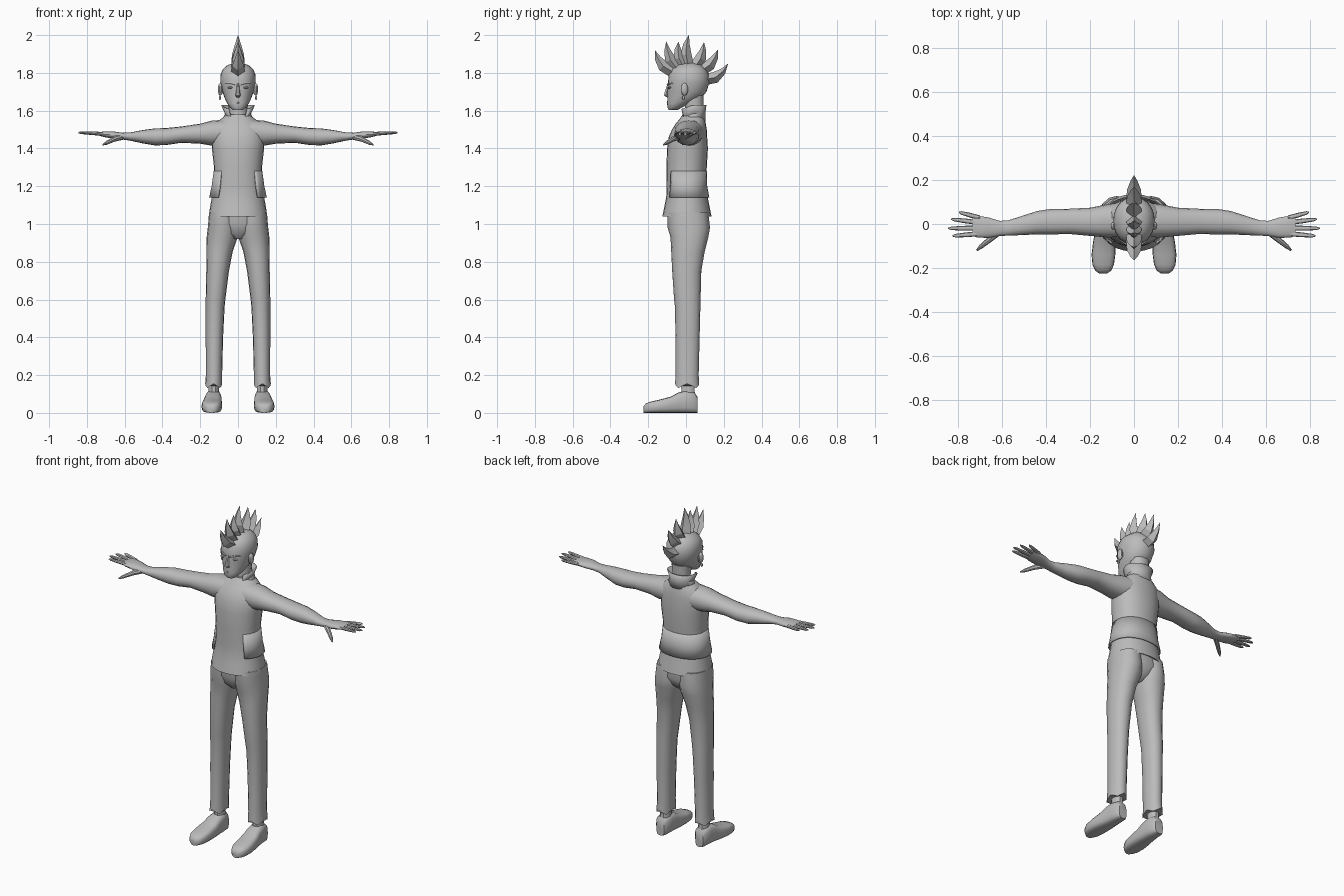
import bpy, math
from mathutils import Vector

grey = bpy.data.materials.new("plain_grey")
grey.diffuse_color = (0.5, 0.5, 0.5, 1)


def make(name, verts, faces, mirror=False, angle=40, thick=0):
    me = bpy.data.meshes.new(name)
    me.from_pydata(verts, [], faces)
    me.materials.append(grey)
    ob = bpy.data.objects.new(name, me)
    bpy.context.collection.objects.link(ob)
    bpy.ops.object.select_all(action='DESELECT')
    bpy.context.view_layer.objects.active = ob
    ob.select_set(True)
    bpy.ops.object.mode_set(mode='EDIT')
    bpy.ops.mesh.select_all(action='SELECT')
    bpy.ops.mesh.normals_make_consistent(inside=False)
    bpy.ops.object.mode_set(mode='OBJECT')
    bpy.ops.object.shade_smooth_by_angle(angle=math.radians(angle))
    if thick:
        s = ob.modifiers.new("thickness", 'SOLIDIFY')
        s.thickness, s.offset = thick, 0
    if mirror:
        m = ob.modifiers.new("mirror", 'MIRROR')
        m.use_axis[0] = True
        m.merge_threshold = 0.0001
    return ob


def skin(name, rows, closed=True, **kw):
    """Join rows of points; closed rows get end caps."""
    n = len(rows[0])
    verts = [p for r in rows for p in r]
    faces = []
    for i in range(len(rows) - 1):
        for j in range(n if closed else n - 1):
            k = (j + 1) % n
            faces.append((i*n + j, i*n + k, i*n + n + k, i*n + n + j))
    if closed:
        faces += [tuple(range(n)), tuple(range(len(verts) - n, len(verts)))]
    return make(name, verts, faces, **kw)


def oval(a, power):
    f = lambda v: math.copysign(abs(v) ** (2 / power), v)
    return f(math.cos(a)), f(math.sin(a))


def loft(name, axis, rings, n=18, power=2.2, gap=0, tweak=None, **kw):
    """Rings are (position, centre a, centre b, radius a, radius b); gap opens the front."""
    rows = []
    for i, (t, ca, cb, ra, rb) in enumerate(rings):
        row = []
        for j in range(n):
            a = (-math.pi/2 + gap + (2*math.pi - 2*gap) * j / (n - 1)) if gap else 2*math.pi*j/n
            u, v = oval(a, power)
            p, q = ca + ra*u, cb + rb*v
            c = Vector({'x': (t, p, q), 'y': (p, t, q), 'z': (p, q, t)}[axis])
            if tweak:
                tweak(c, i, a)
            row.append(c)
        rows.append(row)
    return skin(name, rows, closed=not gap, **kw)


def tube(name, pts, radii, side, n=8, **kw):
    pts, side = [Vector(p) for p in pts], Vector(side)
    rows = []
    for i, p in enumerate(pts):
        d = (pts[min(i + 1, len(pts) - 1)] - pts[max(i - 1, 0)]).normalized()
        up = d.cross(side).normalized()
        a, b = radii[i]
        rows.append([p + side*a*math.cos(2*math.pi*j/n) + up*b*math.sin(2*math.pi*j/n) for j in range(n)])
    return skin(name, rows, **kw)


def ball(name, loc, scale):
    x, y, z = loc
    sx, sy, sz = scale
    rings = [(z + sz*math.sin(a), x, y, sx*math.cos(a), sy*math.cos(a))
             for a in [math.radians(d) for d in (-85, -50, -20, 20, 50, 85)]]
    return loft(name, 'z', rings, n=10, power=2, mirror=True)


# Torso with the shirt hem
loft("shirt_torso", 'z', [
    (1.055, 0, .005, .13, .105), (1.04, 0, .005, .155, .13), (1.09, 0, .005, .148, .12),
    (1.14, 0, .005, .139, .11), (1.2, 0, .001, .131, .103), (1.3, 0, .003, .127, .107),
    (1.4, 0, .008, .138, .108), (1.46, 0, .01, .142, .102), (1.5, 0, .018, .138, .092),
    (1.53, 0, .025, .122, .08), (1.555, 0, .033, .092, .067), (1.58, 0, .038, .06, .055)], n=24)

# Open-fronted jacket skirt
loft("jacket_hem", 'z', [(1.14, 0, .004, .15, .117), (1.2, 0, .002, .137, .108), (1.28, 0, .003, .126, .105)],
     n=26, gap=.72, thick=.006)


# Raised collar, dipping at the front
def dip(c, i, a):
    c.z -= .025 * max(0, -math.sin(a)) * (i > 0)

loft("collar", 'z', [(1.545, 0, .033, .085, .068), (1.585, 0, .038, .066, .062), (1.63, 0, .036, .086, .07)],
     n=18, gap=.6, power=2, tweak=dip, thick=.006)

# Arms running into the palms
loft("arm", 'x', [
    (.06, .018, 1.487, .08, .066), (.14, .013, 1.481, .073, .066), (.2, .01, 1.478, .064, .053),
    (.3, .012, 1.473, .057, .043), (.38, .01, 1.463, .058, .045), (.44, .006, 1.461, .053, .045),
    (.5, -.005, 1.462, .045, .036), (.57, -.018, 1.463, .035, .022), (.61, -.02, 1.465, .034, .018),
    (.66, -.017, 1.471, .046, .019), (.71, -.012, 1.475, .05, .015), (.735, -.01, 1.477, .044, .009)],
     n=16, mirror=True)

# Fingers: base y, tip x, tip y
for i, (by, tx, ty) in enumerate([(.028, .795, .053), (.006, .832, .022), (-.018, .845, -.02), (-.044, .825, -.054)]):
    base, tip = Vector((.70, by, 1.476)), Vector((tx, ty, 1.484))
    tube("finger_%d" % (i + 1), [base, base.lerp(tip, .5), base.lerp(tip, .9), tip],
         [(.011, .01), (.011, .009), (.008, .007), (.003, .003)], (0, 1, 0), mirror=True)
tube("thumb", [(.61, -.035, 1.462), (.655, -.07, 1.45), (.695, -.102, 1.43), (.715, -.12, 1.42)],
     [(.016, .014), (.015, .013), (.011, .01), (.004, .004)], (0, 0, 1), mirror=True)

# Trousers
loft("trouser_seat", 'z', [(.92, 0, .005, .03, .055), (.95, 0, .008, .085, .088), (1.0, 0, .012, .148, .108),
                           (1.06, 0, .008, .148, .105)])


def ragged(c, i, a):
    if i == 0:
        c.z += .012 * math.cos(4 * a)

loft("trouser_leg", 'z', [
    (.143, .129, .006, .045, .064), (.2, .127, .006, .043, .061), (.4, .125, .008, .046, .064),
    (.56, .121, .009, .05, .067), (.6, .119, .007, .052, .07), (.75, .108, .004, .06, .077),
    (.85, .098, .01, .069, .088), (.93, .084, .018, .082, .1), (.98, .079, .015, .081, .112),
    (1.06, .077, .01, .076, .108)], n=16, tweak=ragged, mirror=True)

# Feet
loft("ankle", 'z', [(.08, .128, .012, .033, .042), (.12, .128, .01, .028, .036), (.2, .128, .008, .03, .04)],
     n=10, mirror=True)
loft("shoe", 'y', [(y, cx, h/2, r, h/2) for y, cx, h, r in [
    (.06, .13, .085, .026), (.045, .13, .108, .038), (0, .13, .118, .043), (-.04, .132, .108, .046),
    (-.08, .135, .086, .051), (-.14, .139, .07, .054), (-.185, .14, .06, .049), (-.212, .14, .05, .036),
    (-.225, .14, .034, .018)]], n=16, power=3.2, mirror=True)

# Head and neck
loft("neck", 'z', [(1.55, 0, .042, .056, .052), (1.6, 0, .044, .05, .047), (1.68, 0, .04, .056, .055)], n=14)
loft("head", 'z', [
    (1.604, 0, -.068, .026, .024), (1.616, 0, -.06, .042, .038), (1.64, 0, -.038, .058, .062),
    (1.67, 0, -.008, .072, .09), (1.70, 0, .005, .082, .104), (1.75, 0, .014, .094, .11),
    (1.79, 0, .015, .093, .106), (1.82, 0, .016, .08, .09), (1.842, 0, .018, .055, .062),
    (1.853, 0, .02, .02, .024)], n=24, power=2.1)

# Face details
tube("nose", [(0, -.092, 1.745), (0, -.1, 1.71), (0, -.107, 1.682), (0, -.095, 1.672)],
     [(.006, .006), (.009, .01), (.014, .012), (.01, .005)], (1, 0, 0), n=6)
ball("eye", (.04, -.086, 1.722), (.017, .008, .006))
tube("eyebrow", [(.015, -.097, 1.737), (.04, -.09, 1.744), (.065, -.073, 1.745)],
     [(.006, .004), (.006, .006), (.003, .003)], (0, 1, 0), n=6, mirror=True)
tube("lips", [(-.022, -.088, 1.64), (0, -.098, 1.642), (.022, -.088, 1.64)],
     [(.003, .002), (.005, .005), (.003, .002)], (0, 1, 0), n=6)
ball("ear", (.093, -.008, 1.713), (.014, .02, .034))
ball("earring", (.096, -.014, 1.668), (.006, .007, .012))

# Mohawk: base y, base z, tip y, tip z, forward curl
for i, (by, bz, ty, tz, curl) in enumerate([
        (-.075, 1.808, -.165, 1.92, -.018), (-.05, 1.825, -.105, 1.965, -.014), (-.015, 1.835, -.04, 1.965, -.014),
        (.012, 1.84, .015, 2.0, -.014), (.05, 1.835, .095, 1.962, .012), (.085, 1.815, .168, 1.922, .016),
        (.1, 1.765, .222, 1.848, .022)]):
    b, t = Vector((0, by, bz)), Vector((0, ty, tz))
    d = (t - b).normalized()
    off = Vector((0, d.z, -d.y)) * curl
    tube("hair_spike_%d" % (i + 1), [b, b.lerp(t, .35) + off, b.lerp(t, .7) + off*.8, t],
         [(.036, .03), (.032, .03), (.016, .017), (.0005, .0005)], (1, 0, 0), n=4, angle=20)
